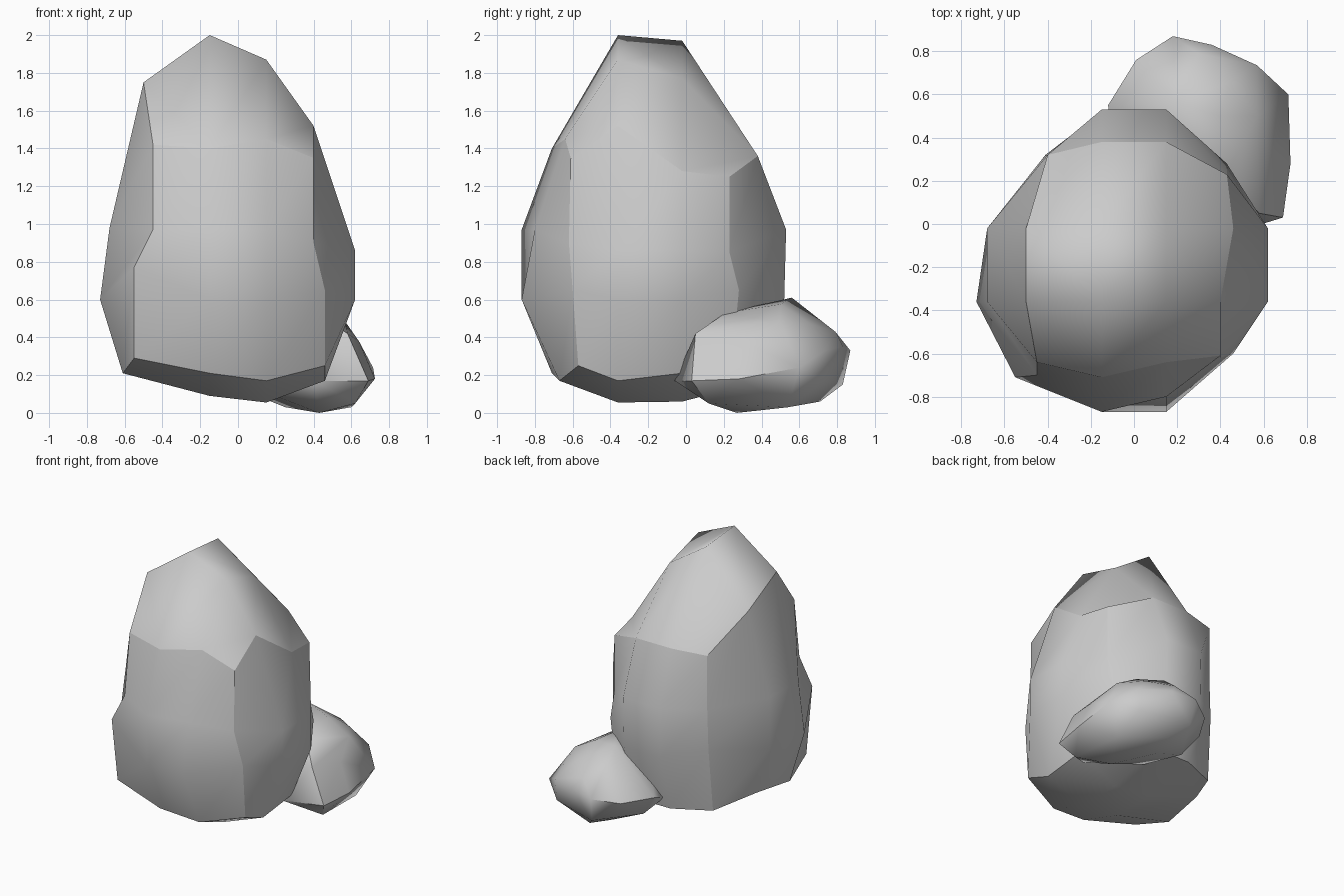
import bpy, bmesh, math

if "Cube" in bpy.data.objects:
    bpy.data.objects.remove(bpy.data.objects["Cube"])

X0, X1, Y0, Y1 = -0.15, 0.15, -0.36, -0.02   # inner grid columns of the block


def finish(bm, name, angle=None):
    bmesh.ops.recalc_face_normals(bm, faces=bm.faces)
    for f in bm.faces:
        f.smooth = True
    me = bpy.data.meshes.new(name)
    bm.to_mesh(me)
    bm.free()
    ob = bpy.data.objects.new(name, me)
    bpy.context.collection.objects.link(ob)
    if angle:
        bpy.ops.object.select_all(action='DESELECT')
        ob.select_set(True)
        bpy.context.view_layer.objects.active = ob
        bpy.ops.object.shade_smooth_by_angle(angle=math.radians(angle))


def ring(bm, sides, corners):
    """12-sided ring: a corner, then two points (extent, height) per side."""
    (fa, fza, fb, fzb), (ra, rza, rb, rzb), (ba, bza, bb, bzb), (la, lza, lb, lzb) = sides
    fl, fr, br, bl = corners
    pts = [fl, (X0, fa, fza), (X1, fb, fzb), fr, (ra, Y0, rza), (rb, Y1, rzb),
           br, (X1, ba, bza), (X0, bb, bzb), bl, (la, Y1, lza), (lb, Y0, lzb)]
    return [bm.verts.new(p) for p in pts]


def cap(bm, rv, heights):
    """Close a ring with a 3 x 3 patch of quads, creased along the ring."""
    xy = [(X0, Y0), (X1, Y0), (X1, Y1), (X0, Y1)]
    c = [bm.verts.new((x, y, z)) for (x, y), z in zip(xy, heights)]
    for k in range(4):
        i = 3 * k
        bm.faces.new((rv[i - 1], rv[i], rv[i + 1], c[k]))
        bm.faces.new((rv[i + 1], rv[i + 2], c[(k + 1) % 4], c[k]))
    bm.faces.new((c[0], c[1], c[2]))
    bm.faces.new((c[0], c[2], c[3]))
    for i in range(12):
        bm.edges.get((rv[i - 1], rv[i])).smooth = False


# Large boulder: a rounded block, four levels of sides and corners
bm = bmesh.new()
levels = [
    ring(bm, [(-.71, .21, -.67, .17), (.46, .17, .46, .21),
              (.40, .17, .40, .17), (-.57, .24, -.61, .21)],
         [(-.55, -.64, .29), (.46, -.57, .25), (.41, .24, .22), (-.42, .28, .18)]),
    ring(bm, [(-.87, .6, -.87, .6), (.62, .6, .62, .6),
              (.52, .6, .52, .6), (-.68, .6, -.73, .6)],
         [(-.55, -.71, .77), (.46, -.6, .65), (.43, .28, .65), (-.41, .32, .65)]),
    ring(bm, [(-.87, .97, -.8, .97), (.62, .86, .62, .86),
              (.53, .97, .53, .97), (-.68, .98, -.68, .98)],
         [(-.45, -.70, .97), (.4, -.62, .9), (.43, .23, .85), (-.4, .32, .95)]),
    ring(bm, [(-.71, 1.4, -.64, 1.45), (.40, 1.52, .46, 1.28),
              (.38, 1.36, .38, 1.36), (-.5, 1.58, -.5, 1.75)],
         [(-.45, -.64, 1.42), (.4, -.61, 1.35), (.43, .23, 1.25), (-.4, .32, 1.35)]),
]
for a, b in zip(levels, levels[1:]):
    for i in range(12):
        j = (i + 1) % 12
        bm.faces.new((a[i], a[j], b[j], b[i]))
    for i in (0, 3, 6, 9):                       # creased corner columns
        bm.edges.get((a[i], b[i])).smooth = False
cap(bm, levels[0], (.09, .055, .06, .09))
cap(bm, levels[-1], (2.0, 1.87, 1.77, 1.97))
finish(bm, "large_boulder")

# Small stone leaning at the back right: hull of its main corners
bm = bmesh.new()
upper = [(.2, .56, .61), (.4, .5, .575), (.42, .21, .53), (.58, .05, .42),
         (.15, .2, .42), (.3, .79, .43), (.57, .5, .48), (.45, .66, .47)]
middle = [(.18, .87, .33), (.36, .83, .35), (.57, .735, .33), (.715, .6, .24),
          (.725, .28, .18), (.69, .03, .17), (.4, -.06, .17), (-.12, .55, .3),
          (.01, .76, .3), (-.1, .4, .24), (.64, .3, .38)]
lower = [(.43, .27, 0), (.6, .54, .03), (.25, .54, .03), (.3, .71, .06),
         (.2, .83, .15), (.62, .12, .05), (.12, .25, .12), (.56, .73, .17),
         (0, .5, .13)]
for p in upper + middle + lower:
    bm.verts.new(p)
bmesh.ops.convex_hull(bm, input=bm.verts)
loose = [v for v in bm.verts if not v.link_faces]
bmesh.ops.delete(bm, geom=loose, context='VERTS')
finish(bm, "small_stone", 50)
